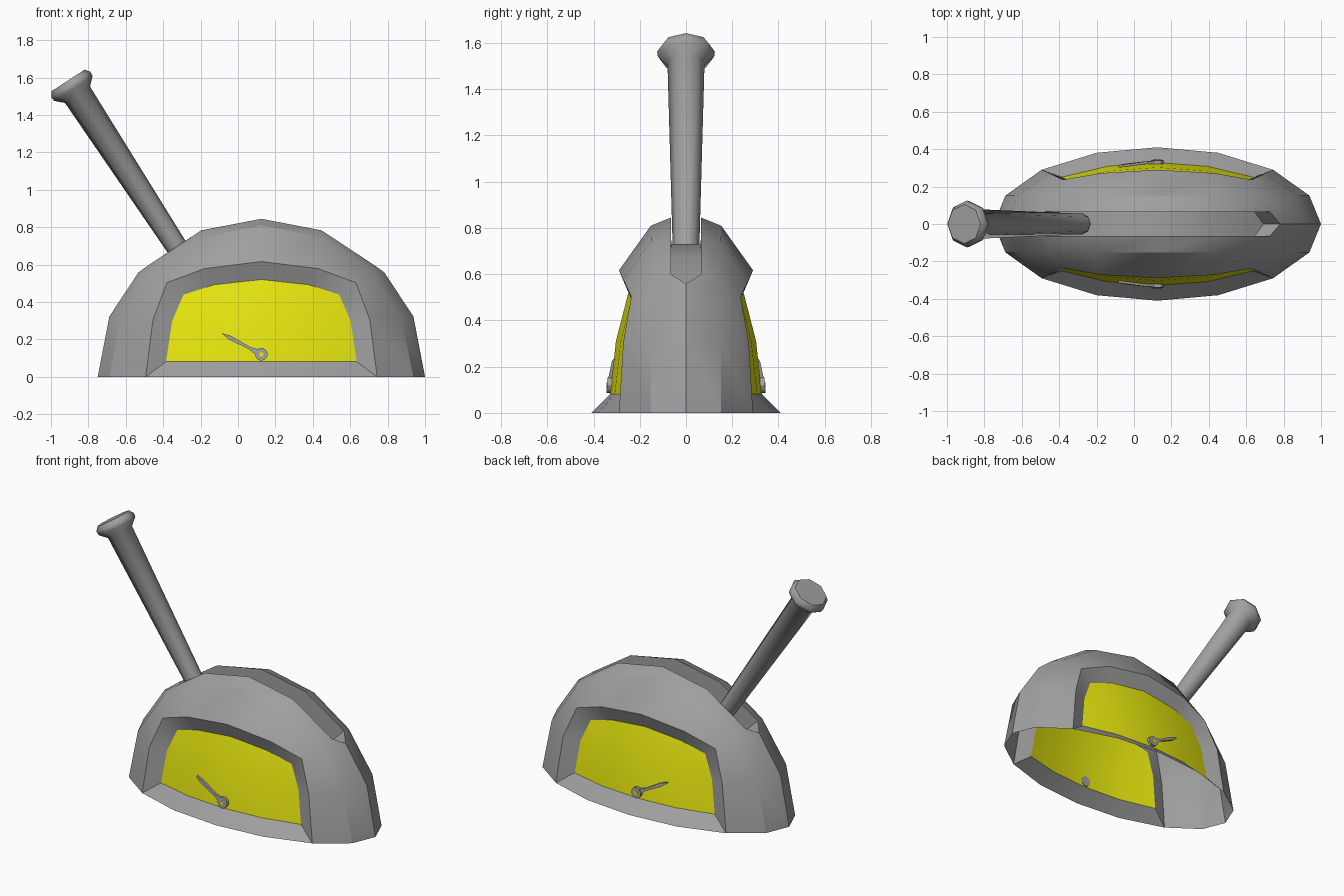
import bpy, bmesh
from math import sin, cos, pi, radians, sqrt
from mathutils import Matrix, Vector

old = bpy.data.objects.get("Cube")
if old:
    bpy.data.objects.remove(old)

CX = 0.125                      # dome centre on x
RX, RY, RZ = 0.875, 0.41, 0.872  # dome radii


def material(name, rgb):
    m = bpy.data.materials.new(name)
    m.use_nodes = True
    m.diffuse_color = (*rgb, 1)
    m.node_tree.nodes["Principled BSDF"].inputs["Base Color"].default_value = (*rgb, 1)
    return m


grey = material("grey metal", (0.35, 0.35, 0.35))
yellow = material("yellow panel", (0.8, 0.8, 0.005))


def finish(bm, name, mats, angle):
    me = bpy.data.meshes.new(name)
    bmesh.ops.recalc_face_normals(bm, faces=bm.faces)
    bm.to_mesh(me)
    bm.free()
    ob = bpy.data.objects.new(name, me)
    bpy.context.collection.objects.link(ob)
    for m in mats:
        me.materials.append(m)
    bpy.ops.object.select_all(action='DESELECT')
    ob.select_set(True)
    bpy.context.view_layer.objects.active = ob
    bpy.ops.object.shade_smooth_by_angle(angle=radians(angle))
    return ob


def panel_y(x, z):
    """Depth of the recessed panel at an offset from the dome centre."""
    return RY * sqrt(max(0, 1 - (x / RX) ** 2 - (z / RZ) ** 2)) - 0.08


def spherify(p):
    """Move a point of the subdivided cube onto the unit sphere."""
    q = Vector()
    for i, a in enumerate(p):
        b2 = p.length_squared - a * a - 1
        q[i] = a * (1 - (1 - a * a) * (0.27 - 0.34 * b2))
    return q.normalized()


# Dome shell: upper half of a rounded cube, open underneath
bm = bmesh.new()
bmesh.ops.create_cube(bm, size=2)
bmesh.ops.subdivide_edges(bm, edges=bm.edges[:], cuts=3, use_grid_fill=True)
bmesh.ops.delete(bm, geom=[v for v in bm.verts if v.co.z < -0.01], context='VERTS')
windows = [f for f in bm.faces if abs(f.calc_center_median().y) > 0.99]
for v in bm.verts:
    s = spherify(v.co)
    v.co = (s.x * RX, s.y * RY, s.z * RZ)

# Recessed yellow panels with sloping frames, front and back
rim = bmesh.ops.inset_region(bm, faces=windows, thickness=0.001,
                             use_boundary=True, use_even_offset=True)["faces"]
for v in {v for f in windows for v in f.verts}:
    x, z = v.co.x * 0.825, 0.08 + max(v.co.z, 0) * 0.715
    v.co = (x, panel_y(x, z) * (1 if v.co.y > 0 else -1), z)
for f in windows:
    f.material_index = 1
for f in rim:
    f.material_index = 0

# Lever slot over the top, with pointed ends
ridge = [e for e in bm.edges
         if all(abs(v.co.y) < 0.01 and v.co.z > 0.55 for v in e.verts)]
bmesh.ops.bevel(bm, geom=ridge, offset=0.07, offset_type='OFFSET', segments=1,
                profile=0.5, affect='EDGES', clamp_overlap=True)
floor = [f for f in bm.faces
         if all(abs(v.co.y) < 0.09 and v.co.z > 0.5 for v in f.verts)]
bmesh.ops.inset_region(bm, faces=floor, thickness=0.001, use_even_offset=True)
for v in {v for f in floor for v in f.verts}:
    v.co.x *= 0.865
    v.co.z *= 0.865
bmesh.ops.translate(bm, verts=bm.verts, vec=(CX, 0, 0))
finish(bm, "dome_housing", (grey, yellow), 30)

# Lever: eight-sided tapered shaft and flared knob, pointing away from the pivot
bm = bmesh.new()
profile = [(0.055, 0.74), (0.08, 1.80), (0.122, 1.84), (0.125, 1.865), (0.105, 1.892)]
rings = [[bm.verts.new((r * cos(k * pi / 4), r * sin(k * pi / 4), t)) for k in range(8)]
         for r, t in profile]
for lo, hi in zip(rings, rings[1:]):
    for k in range(8):
        n = (k + 1) % 8
        bm.faces.new((lo[k], lo[n], hi[n], hi[k]))
bm.faces.new(rings[0][::-1])
bm.faces.new(rings[-1])
bm.transform(Matrix.Translation((CX, 0, 0)) @ Matrix.Rotation(radians(-33.1), 4, 'Y'))
finish(bm, "lever", (grey,), 50)


def prism(bm, outline, depth, lift, side):
    """Plate following the panel: outline in x (from centre) and z."""
    def row(d):
        return [bm.verts.new((x + CX, side * (panel_y(x, z) + d), z)) for x, z in outline]
    a, b = row(lift), row(lift + depth)
    bm.faces.new(a)
    bm.faces.new(b[::-1])
    for i in range(len(a)):
        j = (i + 1) % len(a)
        bm.faces.new((a[i], b[i], b[j], a[j]))


def circle(r, n=12):
    return [(r * cos(k * 2 * pi / n), 0.12 + r * sin(k * 2 * pi / n)) for k in range(n)]


# Needles: hub, pointed arm and pin on each panel
length, tilt = 0.235, radians(152)
half = [(0.02, 0.018), (0.07, 0.007), (0.19, 0.011), (length, 0.002)]
arm = [(t * cos(tilt) - w * sin(tilt), 0.12 + t * sin(tilt) + w * cos(tilt))
       for t, w in half + [(t, -w) for t, w in half[::-1]]]
for side, label in ((-1, "front"), (1, "back")):
    bm = bmesh.new()
    prism(bm, circle(0.034), 0.022, -0.006, side)
    prism(bm, arm, 0.014, -0.002, side)
    finish(bm, label + "_needle", (grey,), 30)
    bm = bmesh.new()
    prism(bm, circle(0.012, 8), 0.003, 0.015, side)
    finish(bm, label + "_needle_pin", (yellow,), 30)
